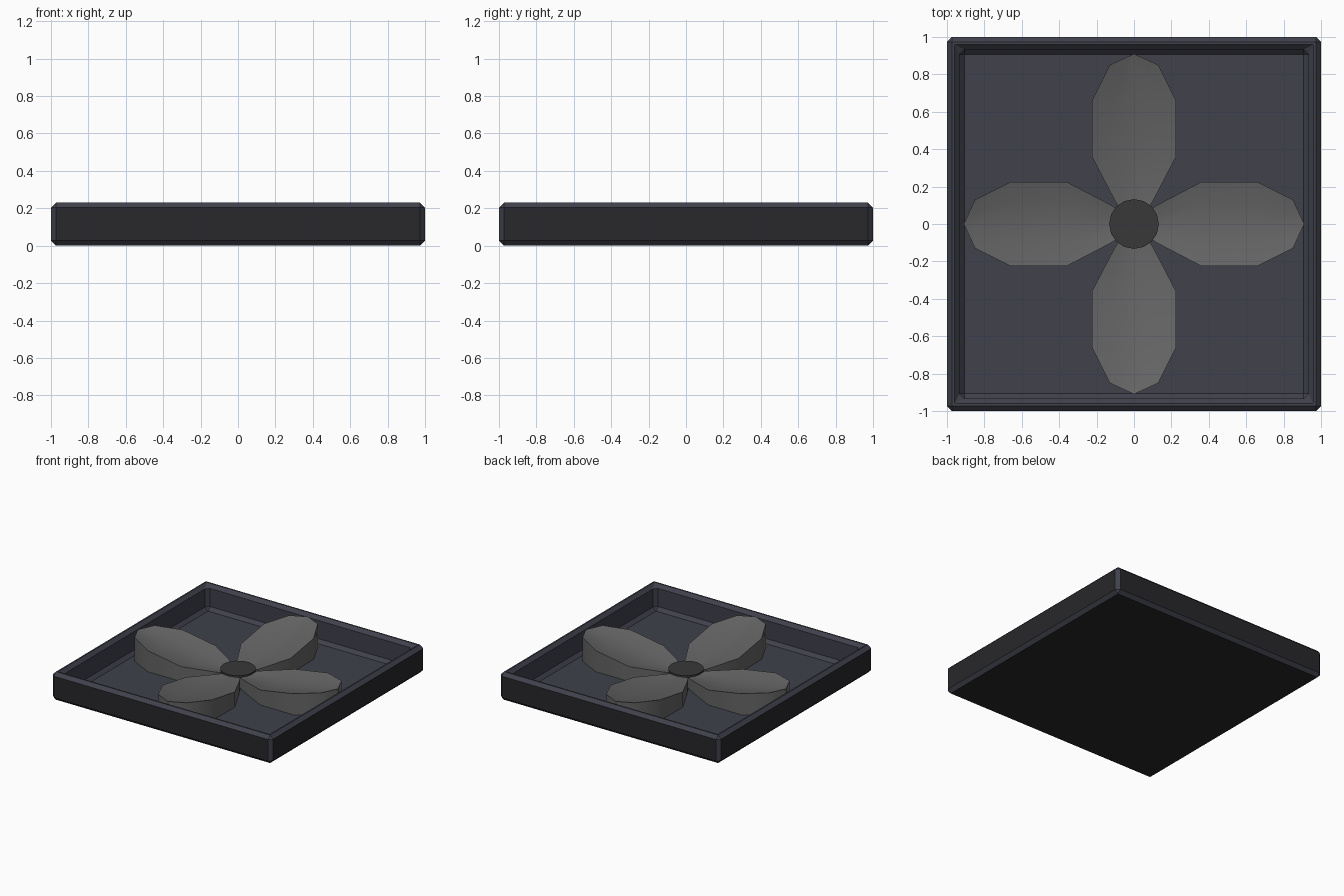
import bpy, bmesh, math
from mathutils import Matrix

if "Cube" in bpy.data.objects:
    bpy.data.objects.remove(bpy.data.objects["Cube"])


def material(name, rgb):
    m = bpy.data.materials.new(name)
    m.diffuse_color = (*rgb, 1)
    m.use_nodes = True
    m.node_tree.nodes["Principled BSDF"].inputs["Base Color"].default_value = m.diffuse_color
    return m


def add_object(name, bm, *mats):
    bmesh.ops.recalc_face_normals(bm, faces=bm.faces)
    me = bpy.data.meshes.new(name)
    bm.to_mesh(me)
    bm.free()
    ob = bpy.data.objects.new(name, me)
    bpy.context.collection.objects.link(ob)
    for m in mats:
        me.materials.append(m)
    return ob


def smooth(ob, angle):
    bpy.ops.object.select_all(action='DESELECT')
    ob.select_set(True)
    bpy.context.view_layer.objects.active = ob
    bpy.ops.object.shade_smooth_by_angle(angle=math.radians(angle))


slate = material("slate", (0.05, 0.053, 0.07))
outer = material("outer_dark", (0.021, 0.021, 0.024))
grey = material("petal_grey", (0.13, 0.13, 0.13))
dark = material("hub_grey", (0.04, 0.04, 0.04))

# Tray: box with a sunken floor and chamfered edges
H, WALL, FLOOR = 0.23, 0.066, 0.027
bm = bmesh.new()
bmesh.ops.create_cube(bm, size=1, matrix=Matrix.Translation((0, 0, H / 2)) @ Matrix.Diagonal((2, 2, H, 1)))
top = max(bm.faces, key=lambda f: f.calc_center_median().z)
for f in bm.faces:
    f.material_index = 0 if f is top else 1
bmesh.ops.inset_region(bm, faces=[top], thickness=WALL, use_even_offset=True)
floor = bmesh.ops.extrude_discrete_faces(bm, faces=[top])["faces"][0]
for v in floor.verts:
    v.co.z = FLOOR
tray = add_object("tray", bm, slate, outer)
bev = tray.modifiers.new("chamfer", 'BEVEL')
bev.width, bev.segments = 0.027, 1
bev.material = 0

# Petals: cupped solids rising from the hub to the tip
# distance along petal, half width, edge height, centre height
rows = [(0.04, 0.05, 0.115, 0.105), (0.13, 0.105, 0.12, 0.105), (0.36, 0.225, 0.15, 0.115),
        (0.66, 0.225, 0.20, 0.165), (0.85, 0.13, 0.222, 0.205)]
TIP = (0.91, 0.222)
for i, side in enumerate(("right", "back", "left", "front")):
    bm = bmesh.new()
    tops = [[bm.verts.new((d, w * k, c + (e - c) * k * k)) for k in (-1, -0.5, 0, 0.5, 1)]
            for d, w, e, c in rows]
    tip = bm.verts.new((TIP[0], 0, TIP[1]))
    for a, b in zip(tops, tops[1:]):
        for j in range(4):
            bm.faces.new((a[j], b[j], b[j + 1], a[j + 1]))
    for j in range(4):
        bm.faces.new((tops[-1][j], tip, tops[-1][j + 1]))
    # side walls down to the tray floor
    rim = [e for e in bm.edges if e.is_boundary]
    ext = bmesh.ops.extrude_edge_only(bm, edges=rim)["geom"]
    for v in ext:
        if isinstance(v, bmesh.types.BMVert):
            v.co.z = FLOOR
    bmesh.ops.holes_fill(bm, edges=[e for e in bm.edges if e.is_boundary])
    bmesh.ops.rotate(bm, verts=bm.verts, cent=(0, 0, 0), matrix=Matrix.Rotation(i * math.pi / 2, 3, 'Z'))
    smooth(add_object("petal_" + side, bm, grey), 40)

# Hub: thin disc over the petal roots
bm = bmesh.new()
bmesh.ops.create_cone(bm, cap_ends=True, segments=16, radius1=0.133, radius2=0.133, depth=0.015,
                      matrix=Matrix.Translation((0, 0, 0.14)))
smooth(add_object("hub", bm, dark), 40)
